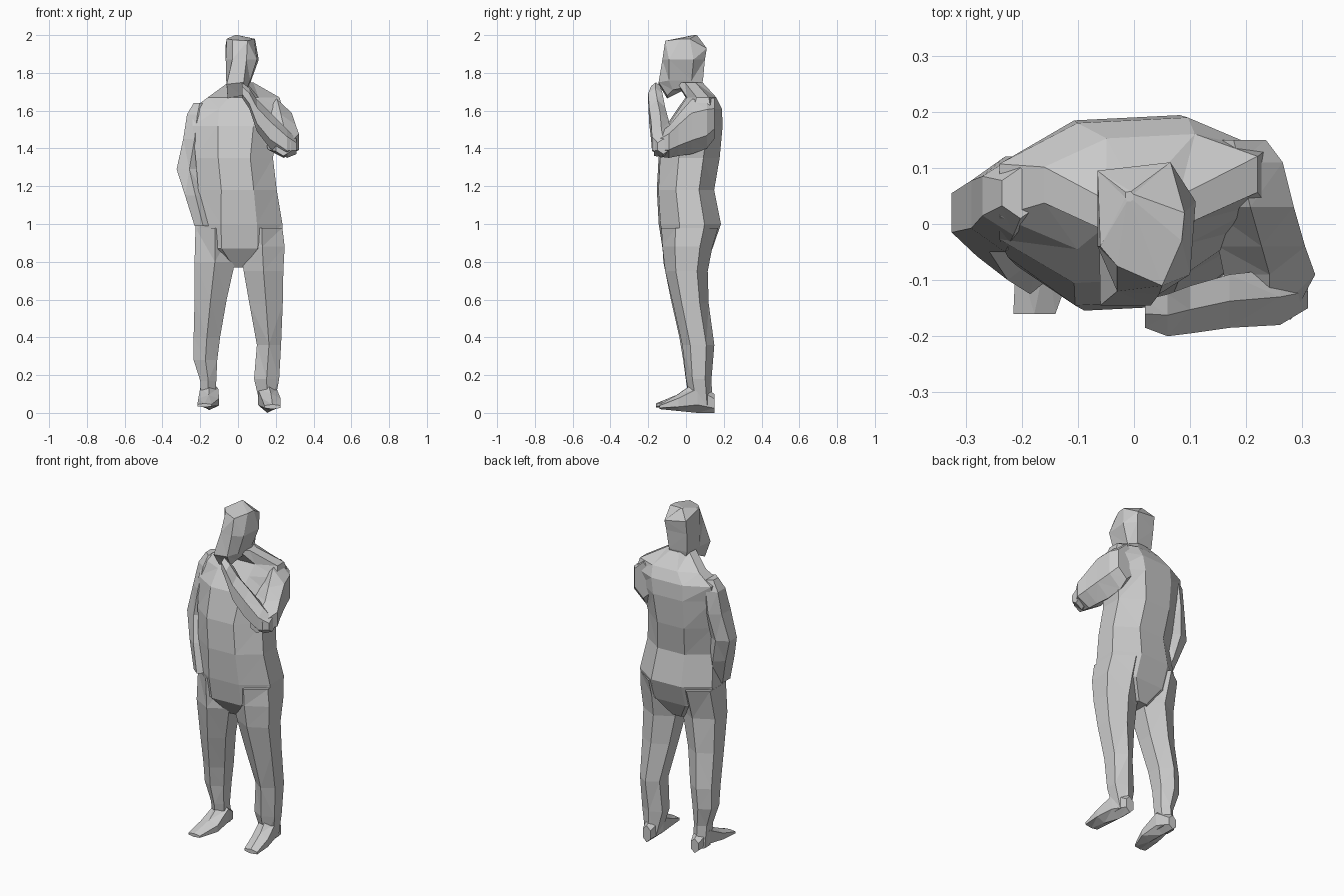
import bpy, bmesh, math
from mathutils import Vector


def loft(name, rings):
    """Skin equal-sized rings of points, cap both ends, triangulate flat faces."""
    bm = bmesh.new()
    vr = [[bm.verts.new(p) for p in r] for r in rings]
    n = len(vr[0])
    for a, b in zip(vr, vr[1:]):
        for i in range(n):
            j = (i + 1) % n
            bm.faces.new((a[i], a[j], b[j], b[i]))
    bm.faces.new(vr[0][::-1])
    bm.faces.new(vr[-1])
    bmesh.ops.triangulate(bm, faces=bm.faces[:])
    bmesh.ops.recalc_face_normals(bm, faces=bm.faces[:])
    me = bpy.data.meshes.new(name)
    bm.to_mesh(me)
    bm.free()
    ob = bpy.data.objects.new(name, me)
    bpy.context.collection.objects.link(ob)
    return ob


def ring(axis, pos, a0, a1, b0, b1, n, skew=0.0):
    """Polygon with n sides filling a box, on the plane axis = pos."""
    ang = [2 * math.pi * (i + 0.5) / n for i in range(n)]
    ca = max(abs(math.cos(t)) for t in ang)
    sa = max(abs(math.sin(t)) for t in ang)
    pts = []
    for t in ang:
        a = (a0 + a1) / 2 + (a1 - a0) / 2 * math.cos(t) / ca
        b = (b0 + b1) / 2 + (b1 - b0) / 2 * math.sin(t) / sa + skew * a
        p = [a, b]
        p.insert(axis, pos)
        pts.append(Vector(p))
    return pts


def limb(name, axis, rows, n=6, skew=0.0):
    return loft(name, [ring(axis, *r, n, skew) for r in rows])


# Torso: z, x range, y range
limb("torso", 2, [
    (0.77, -0.06, 0.07, -0.05, 0.08),
    (0.87, -0.22, 0.235, -0.12, 0.135),
    (1.00, -0.225, 0.235, -0.14, 0.18),
    (1.18, -0.21, 0.205, -0.15, 0.145),
    (1.35, -0.225, 0.185, -0.14, 0.175),
    (1.52, -0.24, 0.215, -0.10, 0.19),
    (1.61, -0.24, 0.235, -0.04, 0.185),
    (1.67, -0.16, 0.22, 0.0, 0.155),
    (1.75, -0.05, 0.08, -0.05, 0.085)], 8, 0.05)

# Head: seven-sided rings from chin to crown
outline = [(-0.065, 0.085), (0.06, 0.1), (0.11, 0.04), (0.1, -0.09),
           (0.045, -0.125), (-0.03, -0.12), (-0.065, -0.04)]
under = [(-0.05, 0.07, 1.73), (0.05, 0.08, 1.73), (0.06, 0.03, 1.73),
         (0.045, -0.07, 1.71), (0.02, -0.10, 1.68), (-0.055, -0.10, 1.665),
         (-0.055, -0.03, 1.70)]
jaw = [(-0.06, 0.075, 1.76), (0.05, 0.09, 1.76), (0.07, 0.03, 1.76),
       (0.065, -0.09, 1.76), (0.03, -0.145, 1.75), (-0.06, -0.145, 1.74),
       (-0.062, -0.04, 1.75)]
crown = [(-0.065, 0.095, 1.95), (0.065, 0.11, 1.93), (0.09, 0.02, 1.98),
         (0.085, -0.03, 1.98), (0.05, -0.11, 1.97), (-0.03, -0.075, 1.975),
         (-0.06, -0.04, 1.98)]
tip = [(-0.01 + x * 0.08, 0.05 + y * 0.08, 2.0) for x, y in outline]
loft("head", [under, jaw, [(x, y, 1.87) for x, y in outline], crown, tip])

# Hanging arm with the hand in the pocket
limb("hanging_arm", 2, [
    (1.64, -0.235, -0.17, 0.01, 0.10),
    (1.58, -0.27, -0.16, -0.02, 0.12),
    (1.45, -0.29, -0.17, -0.05, 0.12),
    (1.29, -0.325, -0.19, -0.05, 0.09),
    (1.15, -0.28, -0.17, -0.10, 0.07),
    (0.99, -0.23, -0.14, -0.125, 0.02)])

# Raised arm: upper arm along y, forearm along x up to the chin
limb("raised_upper_arm", 1, [
    (0.15, 0.12, 0.235, 1.45, 1.665),
    (0.11, 0.11, 0.265, 1.40, 1.675),
    (0.03, 0.13, 0.285, 1.37, 1.66),
    (-0.04, 0.15, 0.305, 1.36, 1.58),
    (-0.09, 0.16, 0.323, 1.35, 1.52),
    (-0.17, 0.20, 0.28, 1.36, 1.46)])
limb("raised_forearm", 0, [
    (0.31, -0.15, -0.09, 1.37, 1.45),
    (0.26, -0.18, -0.08, 1.35, 1.50),
    (0.17, -0.185, -0.09, 1.40, 1.59),
    (0.10, -0.195, -0.11, 1.49, 1.66),
    (0.06, -0.20, -0.125, 1.61, 1.72),
    (0.02, -0.185, -0.135, 1.67, 1.75)])

# Legs
limb("left_side_leg", 2, [
    (0.98, -0.225, -0.02, -0.13, 0.17),
    (0.80, -0.23, -0.015, -0.12, 0.115),
    (0.60, -0.23, -0.06, -0.08, 0.115),
    (0.40, -0.235, -0.095, -0.035, 0.14),
    (0.28, -0.235, -0.11, -0.015, 0.135),
    (0.17, -0.20, -0.115, 0.0, 0.12),
    (0.04, -0.195, -0.12, 0.02, 0.13)])
limb("right_side_leg", 2, [
    (0.98, 0.02, 0.235, -0.13, 0.17),
    (0.88, 0.01, 0.247, -0.125, 0.14),
    (0.75, 0.03, 0.24, -0.11, 0.115),
    (0.58, 0.06, 0.237, -0.07, 0.12),
    (0.36, 0.10, 0.228, -0.02, 0.15),
    (0.18, 0.085, 0.218, 0.0, 0.135),
    (0.03, 0.12, 0.19, 0.03, 0.14)])

# Feet: y, x range, z range
limb("left_side_foot", 1, [
    (0.14, -0.18, -0.13, 0.015, 0.10),
    (0.06, -0.20, -0.105, 0.015, 0.17),
    (-0.05, -0.21, -0.10, 0.02, 0.095),
    (-0.16, -0.215, -0.14, 0.03, 0.05)])
limb("right_side_foot", 1, [
    (0.15, 0.13, 0.18, 0.0, 0.10),
    (0.06, 0.105, 0.205, 0.0, 0.17),
    (-0.04, 0.125, 0.225, 0.01, 0.10),
    (-0.14, 0.14, 0.225, 0.02, 0.045)])
